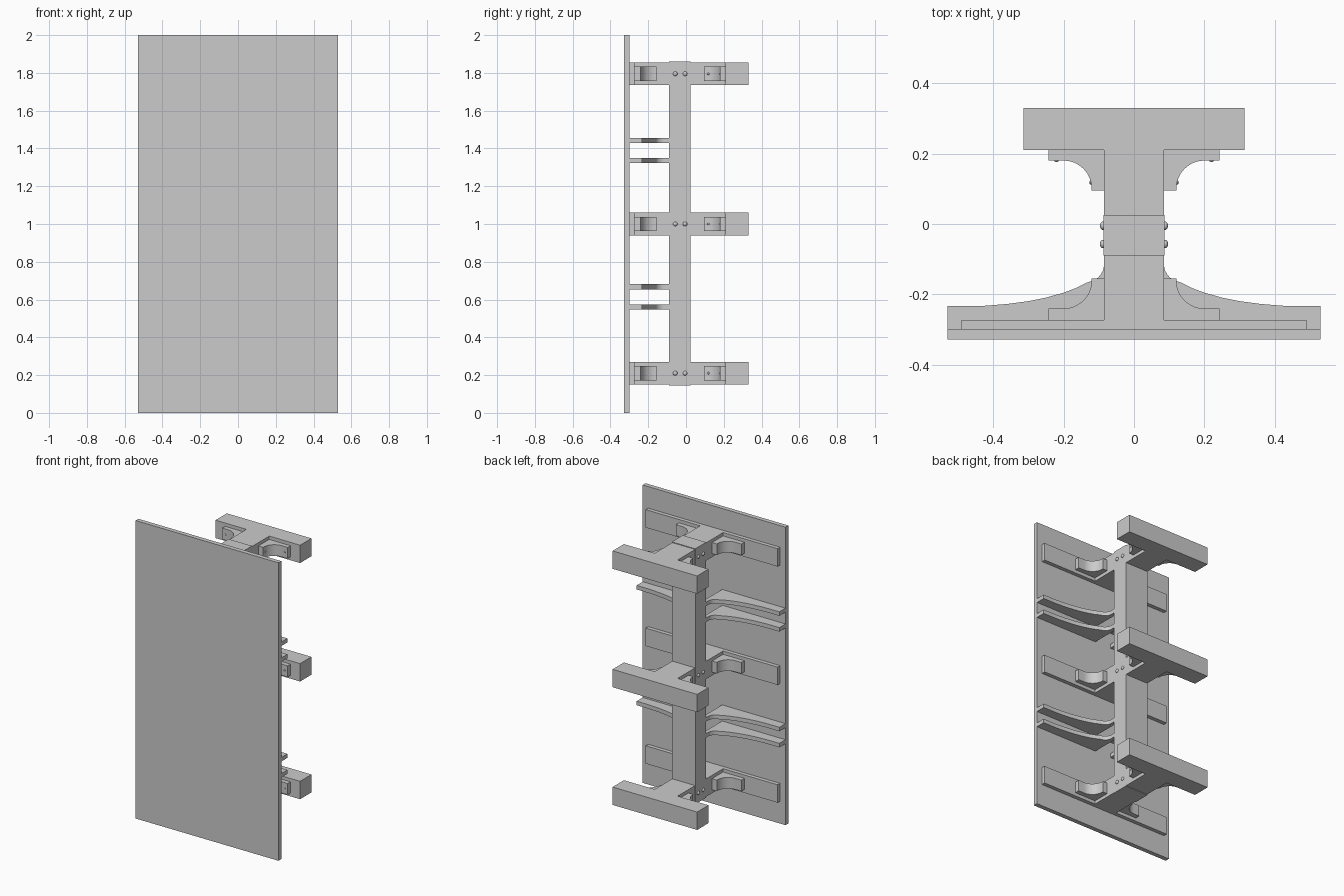
import bpy
import bmesh
import math
from mathutils import Matrix

default = bpy.data.objects.get("Cube")
if default:
    bpy.data.objects.remove(default)


def finish(bm, name, smooth=False):
    bmesh.ops.recalc_face_normals(bm, faces=bm.faces)
    mesh = bpy.data.meshes.new(name)
    bm.to_mesh(mesh)
    bm.free()
    obj = bpy.data.objects.new(name, mesh)
    bpy.context.collection.objects.link(obj)
    if smooth:
        bpy.ops.object.select_all(action='DESELECT')
        obj.select_set(True)
        bpy.context.view_layer.objects.active = obj
        bpy.ops.object.shade_smooth_by_angle(angle=math.radians(30))
    return obj


def box(name, half_x, y0, y1, z0, z1):
    bm = bmesh.new()
    place = (Matrix.Translation((0, (y0 + y1) / 2, (z0 + z1) / 2))
             @ Matrix.Diagonal((2 * half_x, y1 - y0, z1 - z0, 1)))
    bmesh.ops.create_cube(bm, size=1, matrix=place)
    return finish(bm, name)


def plate(name, outline, z, thickness, side):
    """Extrude an x-y outline vertically, mirrored by side."""
    bm = bmesh.new()
    face = bm.faces.new([bm.verts.new((side * x, y, z - thickness / 2)) for x, y in outline])
    grown = bmesh.ops.extrude_face_region(bm, geom=[face])
    verts = [v for v in grown["geom"] if isinstance(v, bmesh.types.BMVert)]
    bmesh.ops.translate(bm, verts=verts, vec=(0, 0, thickness))
    return finish(bm, name, True)


def dome(name, location, radius, normal_scale):
    """Flattened bolt head; normal_scale squashes it along each axis."""
    bm = bmesh.new()
    place = Matrix.Translation(location) @ Matrix.Diagonal((*normal_scale, 1))
    bmesh.ops.create_uvsphere(bm, u_segments=16, v_segments=8, radius=radius, matrix=place)
    return finish(bm, name, True)


def arc(cx, cy, rx, ry, start, end, steps=12):
    angles = [math.radians(start + (end - start) * i / steps) for i in range(steps + 1)]
    return [(cx + rx * math.cos(a), cy + ry * math.sin(a)) for a in angles]


# Bracket outlines: concave fillet between the arm and the strip or bar
front_bracket = ([(0.08, -0.275), (0.08, -0.155), (0.12, -0.155)]
                 + arc(0.2, -0.16, 0.08, 0.08, 180, 270)
                 + [(0.243, -0.24), (0.243, -0.275)])
rear_bracket = ([(0.08, 0.215), (0.08, 0.095), (0.12, 0.095)]
                + arc(0.2, 0.1, 0.08, 0.08, 180, 90)
                + [(0.243, 0.18), (0.243, 0.215)])

# Rib outline: long sweep flaring out to the panel edge
rib = ([(0.06, -0.3), (0.06, -0.09), (0.085, -0.09), (0.085, -0.115)]
       + arc(0.165, -0.115, 0.08, 0.06, 190, 225, 4)
       + [(0.135, -0.167), (0.165, -0.182), (0.2, -0.195), (0.25, -0.209),
          (0.3, -0.219), (0.36, -0.227), (0.42, -0.232), (0.46, -0.233),
          (0.53, -0.233), (0.53, -0.3)])

# Panel and upright post
box("front_panel", 0.53, -0.328, -0.298, 0, 2)
box("upright_post", 0.087, -0.09, 0.025, 0.146, 1.86)

# Cross supports
for level, z in (("lower", 0.21), ("middle", 1.0), ("upper", 1.795)):
    low, high = z - 0.06, z + 0.06
    box(f"{level}_mounting_strip", 0.49, -0.3, -0.272, low, high)
    box(f"{level}_arm", 0.085, -0.275, 0.215, low, high)
    box(f"{level}_rear_bar", 0.314, 0.21, 0.33, low, high)
    for hand, side in (("left", 1), ("right", -1)):
        tag = f"{level}_{hand}"
        plate(f"{tag}_front_bracket", front_bracket, z, 0.075, side)
        plate(f"{tag}_rear_bracket", rear_bracket, z, 0.075, side)
        for spot, y in (("front", -0.057), ("rear", -0.005)):
            dome(f"{tag}_{spot}_bolt", (side * 0.088, y, z), 0.012, (0.75, 1, 1))
        dome(f"{tag}_bar_screw", (side * 0.22, 0.18, z), 0.006, (1, 0.6, 1))
        dome(f"{tag}_arm_screw", (side * 0.123, 0.118, z), 0.006, (0.6, 1, 1))

# Paired stiffening ribs
for index, z in enumerate((0.56, 0.668, 1.337, 1.443), start=1):
    for hand, side in (("left", 1), ("right", -1)):
        plate(f"{hand}_rib_{index}", rib, z, 0.027, side)
